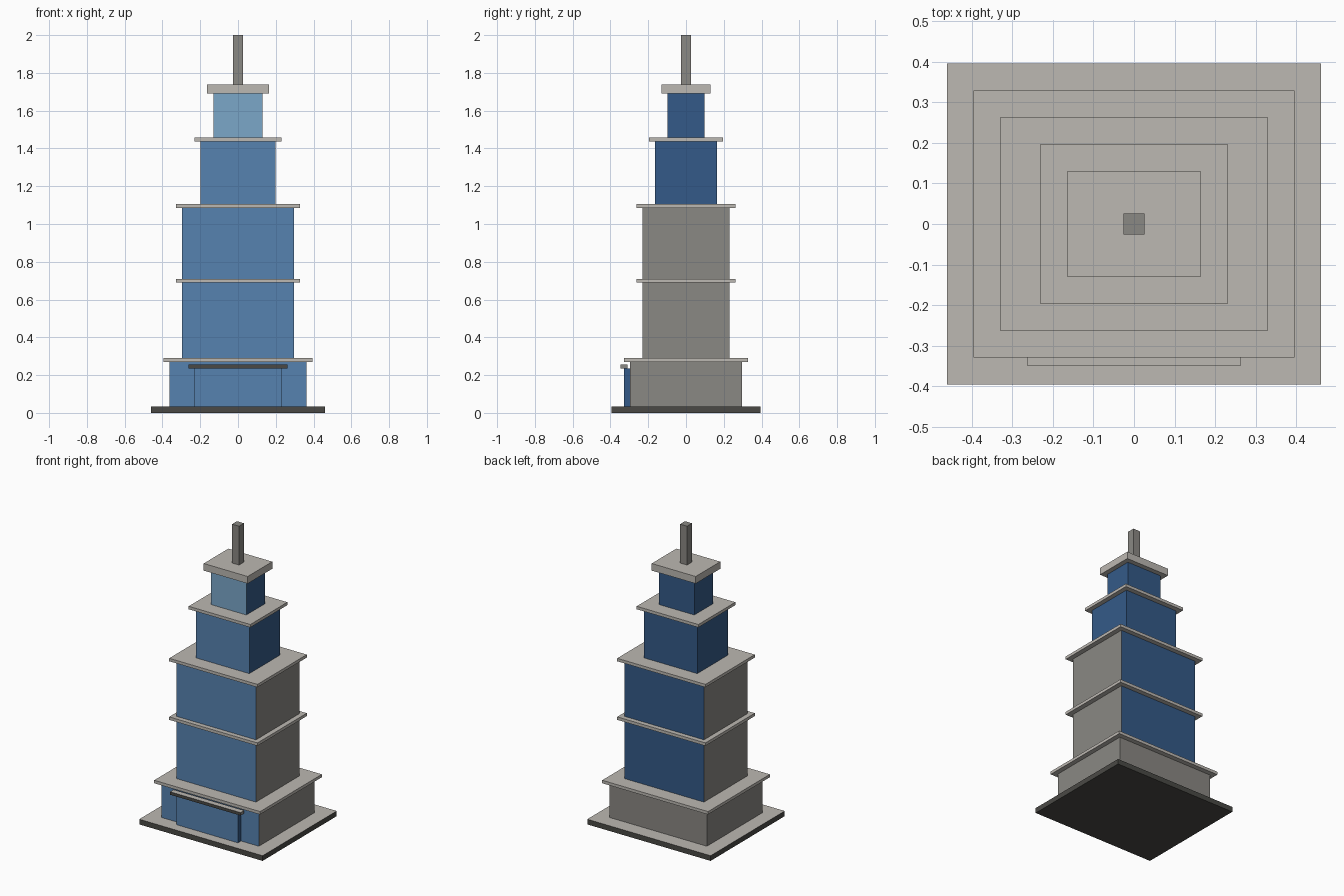
import bpy, bmesh

if "Cube" in bpy.data.objects:
    bpy.data.objects.remove(bpy.data.objects["Cube"])


def lin(c):
    return c / 12.92 if c <= 0.04045 else ((c + 0.055) / 1.055) ** 2.4


def material(name, hexcode):
    m = bpy.data.materials.new(name)
    rgb = [lin(int(hexcode[i:i + 2], 16) / 255) for i in (0, 2, 4)]
    m.diffuse_color = (*rgb, 1)
    m.use_nodes = True
    m.node_tree.nodes["Principled BSDF"].inputs["Base Color"].default_value = m.diffuse_color
    return m


LIGHT = material("light_concrete", "BCB8B2")
GREY = material("grey_wall", "8A8883")
DARK = material("dark_stone", "4A4945")
MID = material("front_glass", "5682B0")
NAVY = material("dark_glass", "345A88")
SKY = material("light_glass", "7BA7C9")


def box(name, x, y0, y1, z0, z1, main, **faces):
    """Box symmetric in x; optional front/back/side/top/bottom face materials."""
    bm = bmesh.new()
    bmesh.ops.create_cube(bm, size=1)
    for v in bm.verts:
        v.co = (v.co.x * 2 * x,
                y0 + (v.co.y + 0.5) * (y1 - y0),
                z0 + (v.co.z + 0.5) * (z1 - z0))
    bm.normal_update()
    mats = [main]
    for f in bm.faces:
        n = f.normal
        key = ("side" if abs(n.x) > 0.5 else
               "front" if n.y < -0.5 else "back" if n.y > 0.5 else
               "top" if n.z > 0.5 else "bottom")
        mat = faces.get(key, main)
        if mat not in mats:
            mats.append(mat)
        f.material_index = mats.index(mat)
    me = bpy.data.meshes.new(name)
    bm.to_mesh(me)
    bm.free()
    for m in mats:
        me.materials.append(m)
    ob = bpy.data.objects.new(name, me)
    bpy.context.collection.objects.link(ob)
    return ob


# Ground slab: dark edges, light paving on top
box("base_slab", 0.46, -0.395, 0.395, 0, 0.035, DARK, top=LIGHT)

# Tower tiers: name, half x, half y, z range, main, front, back
tiers = [
    ("podium", 0.363, 0.296, 0.035, 0.27, GREY, MID, GREY),
    ("lower_tower", 0.296, 0.231, 0.29, 0.69, GREY, MID, NAVY),
    ("middle_tower", 0.296, 0.231, 0.71, 1.085, GREY, MID, NAVY),
    ("upper_tower", 0.199, 0.164, 1.105, 1.437, NAVY, MID, NAVY),
    ("crown_tower", 0.131, 0.098, 1.457, 1.69, NAVY, SKY, NAVY),
]
for name, x, y, z0, z1, main, front, back in tiers:
    box(name, x, -y, y, z0, z1, main, front=front, back=back)

# Overhanging ledges and roof cap
ledges = [
    ("podium_ledge", 0.395, 0.329, 0.27, 0.29),
    ("lower_ledge", 0.329, 0.263, 0.69, 0.71),
    ("middle_ledge", 0.329, 0.263, 1.085, 1.105),
    ("upper_ledge", 0.23, 0.197, 1.437, 1.457),
    ("roof_cap", 0.164, 0.131, 1.69, 1.738),
]
for name, x, y, z0, z1 in ledges:
    box(name, x, -y, y, z0, z1, LIGHT)

# Rooftop mast
box("mast", 0.026, -0.026, 0.026, 1.738, 2.0, GREY)

# Entrance block and its canopy
box("entrance", 0.23, -0.329, -0.296, 0.035, 0.235, NAVY, front=MID)
box("entrance_canopy", 0.263, -0.348, -0.31, 0.235, 0.255, LIGHT,
    front=DARK, bottom=DARK, side=GREY)
